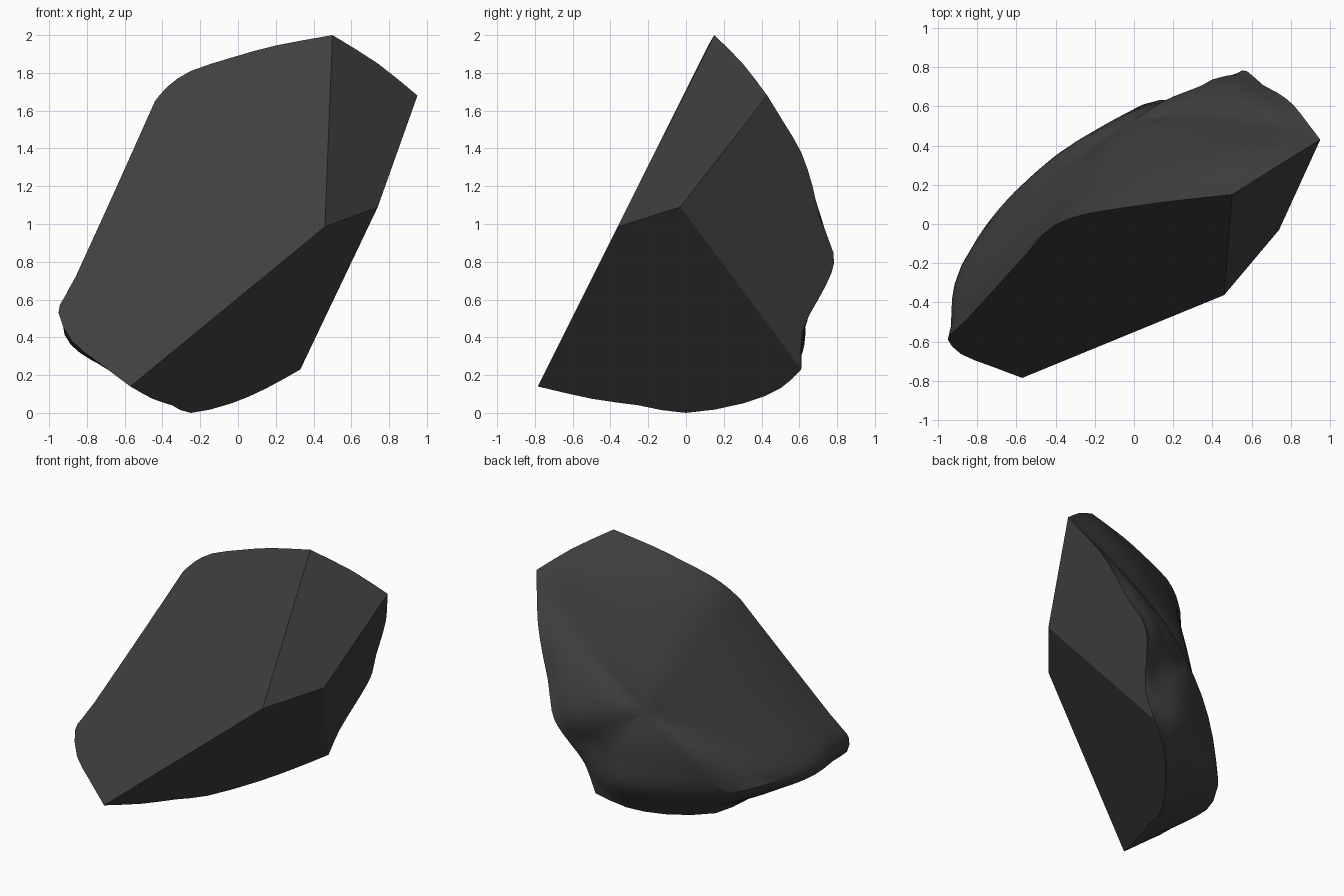
import bpy, bmesh
from mathutils import Vector as V

if "Cube" in bpy.data.objects:
    bpy.data.objects.remove(bpy.data.objects["Cube"])

# Planes of the broken facets
def front(x, z):                       # big sloping front facet
    return V((x, z / 2 - 0.855, z))

def under(y, z):                       # lower right facet
    return V(((-0.055 + 0.122 * y + 0.209 * z) / 0.2215, y, z))

def side(y, z):                        # back right facet
    return V(((0.218 - 0.061 * y + 0.323 * z) / 0.773, y, z))

def spline(a, b, c, d, t):
    return 0.5 * (2 * b + (c - a) * t + (2 * a - 5 * b + 4 * c - d) * t**2
                  + (3 * b - a - 3 * c + d) * t**3)

# Rim between the facets and the weathered back
key = [V((0.5, 0.15, 2.0))]
key += [front(x, z) for x, z in [(0.2, 1.945), (-0.02, 1.885), (-0.25, 1.81), (-0.37, 1.73),
        (-0.44, 1.65), (-0.65, 1.18), (-0.86, 0.72), (-0.92, 0.61), (-0.95, 0.53),
        (-0.88, 0.38), (-0.73, 0.26), (-0.57, 0.14)]]
key += [under(y, z) for y, z in [(-0.5, 0.075), (-0.25, 0.04), (0, 0), (0.3, 0.05), (0.5, 0.13)]]
key += [V((0.33, 0.61, 0.23))]
key += [side(y, z) for y, z in [(0.615, 0.43), (0.7, 0.6), (0.77, 0.74), (0.78, 0.85),
        (0.71, 1.03), (0.67, 1.2), (0.61, 1.38), (0.51, 1.55)]]
key += [V((0.95, 0.43, 1.68)), V((0.74, 0.30, 1.85))]
corners = {0, 5, 7, 12, 18, 27}
rim = []
for i, b in enumerate(key):            # round the rim between its corners
    j = (i + 1) % len(key)
    e = key[j]
    a = 2 * b - e if i in corners else key[i - 1]
    f = 2 * e - b if j in corners else key[(j + 1) % len(key)]
    rim += [b, spline(a, b, e, f, 0.5)]
N = len(rim)

# Shoulder ring on the back: key index, then position
shoulder = [(0, V((0.45, 0.40, 1.65))), (3, V((-0.16, 0.21, 1.55))), (5, V((-0.36, 0.08, 1.40))),
            (6, V((-0.55, 0.0, 1.02))), (9, V((-0.85, -0.15, 0.47))), (12, V((-0.66, 0.14, 0.33))),
            (15, V((-0.42, 0.32, 0.32))), (17, V((0.05, 0.63, 0.39))), (18, V((0.2, 0.63, 0.43))),
            (20, V((0.33, 0.63, 0.62))), (22, V((0.40, 0.75, 0.83))), (24, V((0.53, 0.64, 1.2))),
            (27, V((0.72, 0.49, 1.5)))]
centre = V((0.0, 0.57, 0.9))

def shoulder_at(i):
    n = len(shoulder)
    for k in range(n):
        i0, i1 = 2 * shoulder[k][0], 2 * shoulder[(k + 1) % n][0] or N
        if i0 <= i < i1:
            return spline(*(shoulder[(k + j) % n][1] for j in (-1, 0, 1, 2)), (i - i0) / (i1 - i0))

bm = bmesh.new()
# Weathered back: rings from rim over the shoulder to the centre
S = 6
rings = [[] for _ in range(2 * S)]
for i, b in enumerate(rim):
    m = shoulder_at(i)
    opposite = shoulder_at((i + N // 2) % N)
    for k in range(2 * S):
        t = (k % S) / S
        p = spline(2 * b - m, b, m, centre, t) if k < S else spline(b, m, centre, opposite, t)
        rings[k].append(bm.verts.new(p))
tip = bm.verts.new(centre)
for k in range(2 * S - 1):
    for i in range(N):
        j = (i + 1) % N
        bm.faces.new((rings[k][i], rings[k][j], rings[k + 1][j], rings[k + 1][i]))
for i in range(N):
    bm.faces.new((rings[-1][i], rings[-1][(i + 1) % N], tip))
for first, times in ((1, 4), (7, 15)):
    loose = [v for r in rings[first:] for v in r] + [tip]
    for _ in range(times):
        bmesh.ops.smooth_vert(bm, verts=loose, factor=0.5,
                              use_axis_x=True, use_axis_y=True, use_axis_z=True)

# Flat broken facets
edge = rings[0]
c = bm.verts.new(front(0.46, 0.985))
d = bm.verts.new((0.74, -0.03, 1.09))
for loop in (edge[0:25] + [c], edge[24:37] + [d, c], edge[36:55] + [d],
             edge[54:] + [edge[0], c, d]):
    bm.faces.new(loop)
bmesh.ops.recalc_face_normals(bm, faces=bm.faces)

mesh = bpy.data.meshes.new("rock_shard")
bm.to_mesh(mesh)
rock = bpy.data.objects.new("rock_shard", mesh)
bpy.context.collection.objects.link(rock)
stone = bpy.data.materials.new("dark_stone")
stone.diffuse_color = (0.05, 0.05, 0.05, 1)
stone.use_nodes = True
stone.node_tree.nodes["Principled BSDF"].inputs["Base Color"].default_value = stone.diffuse_color
mesh.materials.append(stone)
bpy.context.view_layer.objects.active = rock
rock.select_set(True)
bpy.ops.object.shade_smooth_by_angle(angle=0.52)
